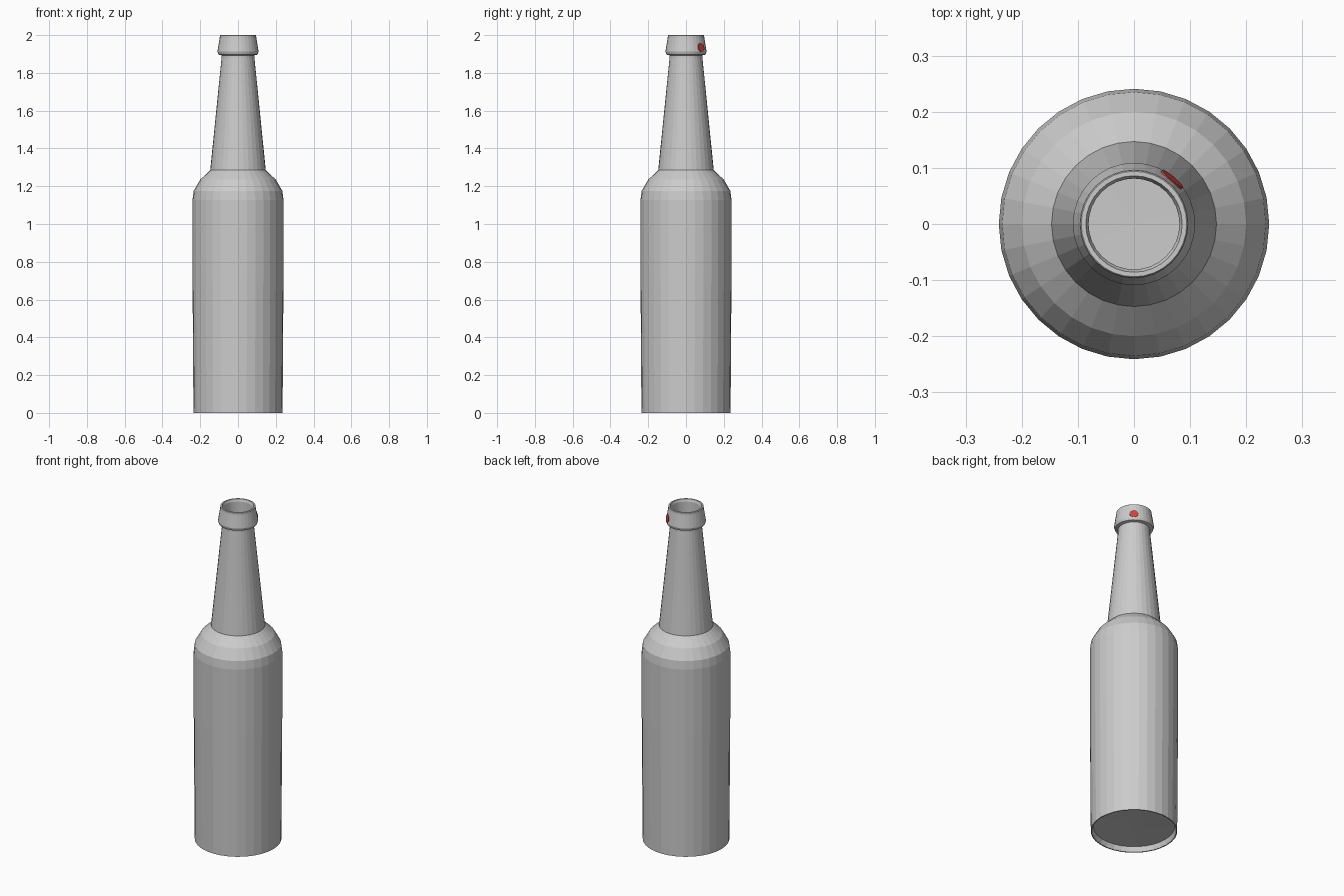
import bpy, bmesh
from math import cos, sin, pi, radians
from mathutils import Vector

if "Cube" in bpy.data.objects:
    bpy.data.objects.remove(bpy.data.objects["Cube"])

SIDES = 32


def lathe(name, profile):
    """Spin an (r, z) profile about z; points with r = 0 become poles."""
    bm = bmesh.new()
    rings = []
    for r, z in profile:
        if r == 0:
            rings.append([bm.verts.new((0, 0, z))] * SIDES)
        else:
            rings.append([bm.verts.new((r * cos(2 * pi * i / SIDES),
                                        r * sin(2 * pi * i / SIDES), z))
                          for i in range(SIDES)])
    for a, b in zip(rings, rings[1:]):
        for i in range(SIDES):
            j = (i + 1) % SIDES
            bm.faces.new(list(dict.fromkeys((a[i], a[j], b[j], b[i]))))
    bmesh.ops.recalc_face_normals(bm, faces=bm.faces)
    mesh = bpy.data.meshes.new(name)
    bm.to_mesh(mesh)
    bm.free()
    ob = bpy.data.objects.new(name, mesh)
    bpy.context.collection.objects.link(ob)
    return ob


# Glass bottle: recessed base, body, shoulder, neck, collar, lip, then the inner wall
lathe("bottle", [
    (0, 0.035), (0.222, 0.03), (0.23, 0.0), (0.236, 0.0), (0.241, 0.74), (0.241, 1.127),
    (0.235, 1.175), (0.20, 1.235), (0.147, 1.285), (0.087, 1.88), (0.087, 1.893),
    (0.104, 1.897), (0.109, 1.912), (0.097, 1.985), (0.096, 1.998), (0.094, 2.0),
    (0.086, 2.0), (0.081, 1.985),
    (0.081, 1.88), (0.140, 1.283), (0.194, 1.23), (0.228, 1.172), (0.234, 1.127),
    (0.234, 0.74), (0.229, 0.045), (0, 0.042)])

# Round red spot on the back right of the collar
azimuth, tilt = radians(49.6), radians(9)
normal = Vector((cos(azimuth) * cos(tilt), sin(azimuth) * cos(tilt), sin(tilt)))
bpy.ops.mesh.primitive_cylinder_add(
    vertices=20, radius=0.024, depth=0.008,
    location=(0.1025 * cos(azimuth), 0.1025 * sin(azimuth), 1.934),
    rotation=normal.to_track_quat('Z', 'Y').to_euler())
spot = bpy.context.object
spot.name = "collar_spot"
red = bpy.data.materials.new("red")
red.diffuse_color = (0.6, 0.06, 0.05, 1)
red.use_nodes = True
red.node_tree.nodes["Principled BSDF"].inputs["Base Color"].default_value = red.diffuse_color
spot.data.materials.append(red)
